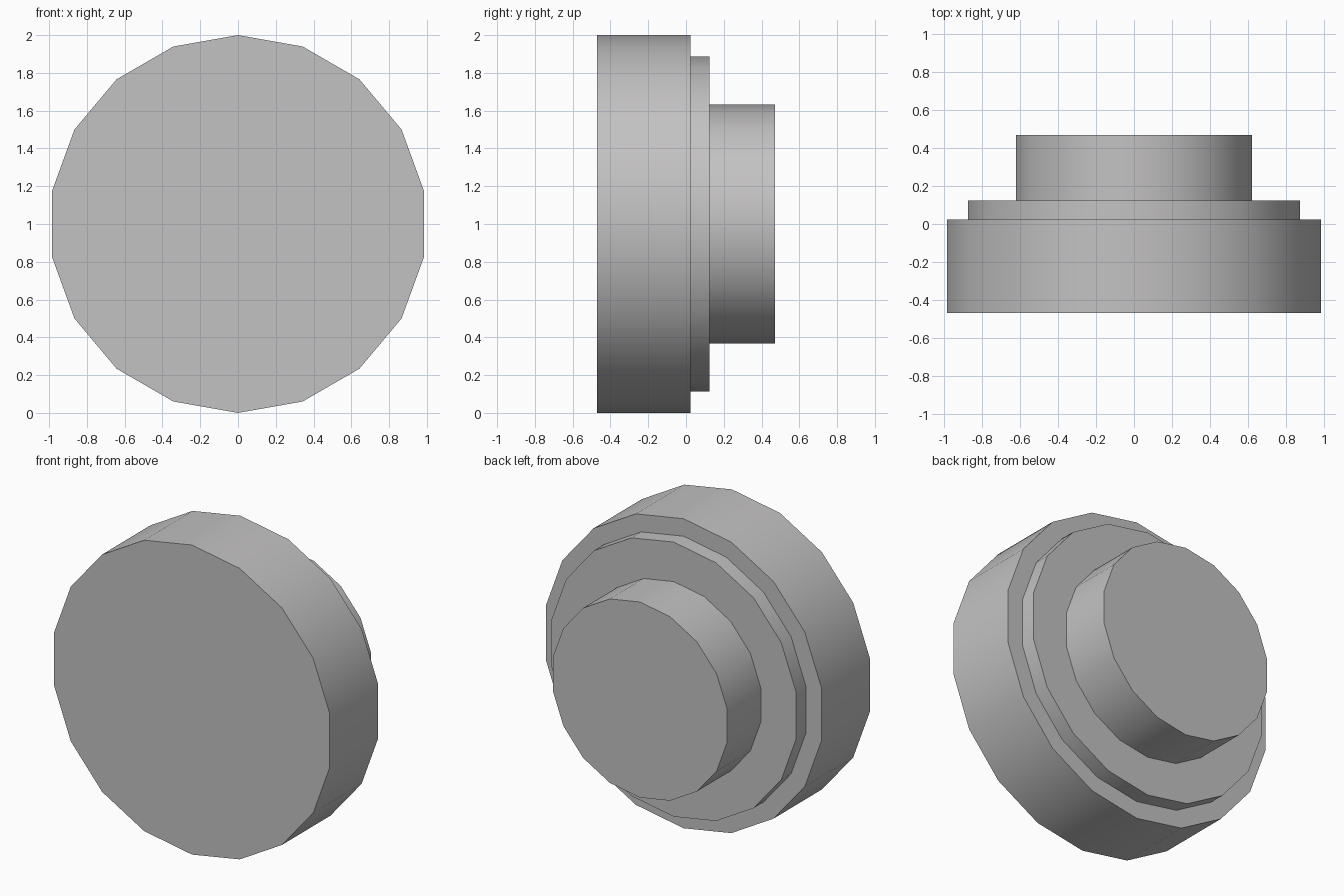
import bpy
import bmesh
import math

if "Cube" in bpy.data.objects:
    bpy.data.objects.remove(bpy.data.objects["Cube"])

SIDES = 18
# Stepped profile along y: (radius, y), from front face to back face
PROFILE = [(1.0, -0.47), (1.0, 0.025), (0.887, 0.025),
           (0.887, 0.125), (0.632, 0.125), (0.632, 0.47)]

grey = bpy.data.materials.new("plain grey")
grey.diffuse_color = (0.55, 0.54, 0.54, 1)
grey.use_nodes = True
grey.node_tree.nodes["Principled BSDF"].inputs["Base Color"].default_value = grey.diffuse_color

# Stepped round knob: rings joined by walls, closed at both ends
bm = bmesh.new()
rings = []
for radius, y in PROFILE:
    angles = [2 * math.pi * i / SIDES for i in range(SIDES)]
    rings.append([bm.verts.new((radius * math.sin(a), y, 1 + radius * math.cos(a)))
                  for a in angles])
for a, b in zip(rings, rings[1:]):
    for i in range(SIDES):
        j = (i + 1) % SIDES
        bm.faces.new((a[i], a[j], b[j], b[i]))
bm.faces.new(rings[0])
bm.faces.new(rings[-1])
bmesh.ops.recalc_face_normals(bm, faces=bm.faces)

mesh = bpy.data.meshes.new("stepped_knob")
bm.to_mesh(mesh)
bm.free()
mesh.materials.append(grey)
knob = bpy.data.objects.new("stepped_knob", mesh)
bpy.context.collection.objects.link(knob)

# Smooth round walls, sharp steps
bpy.context.view_layer.objects.active = knob
knob.select_set(True)
bpy.ops.object.shade_smooth_by_angle(angle=math.radians(30))
